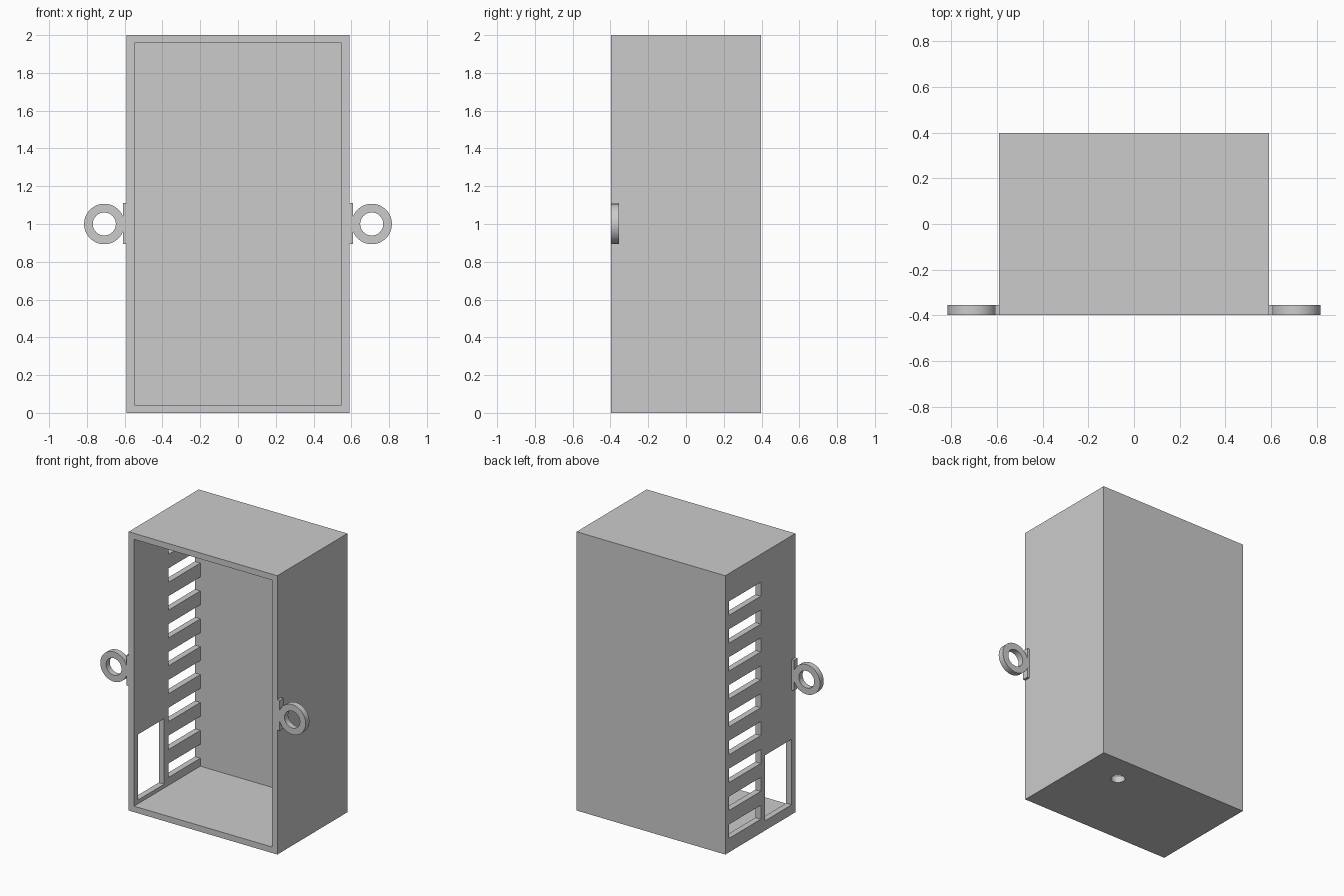
import bpy
import math
from mathutils import Vector

default = bpy.data.objects.get("Cube")
if default:
    bpy.data.objects.remove(default, do_unlink=True)

HX, HY, HEIGHT = 0.59, 0.397, 2.0
WALL = 0.043
LUG_DEPTH = 0.042
BACK_IN = HY - WALL


def box(name, low, high):
    """Box spanning two opposite corners."""
    low, high = Vector(low), Vector(high)
    bpy.ops.mesh.primitive_cube_add(size=1, location=(low + high) / 2)
    obj = bpy.context.object
    obj.name = name
    obj.scale = high - low
    bpy.ops.object.transform_apply(location=True, rotation=True, scale=True)
    return obj


def cylinder(name, centre, radius, depth, along_y=False):
    turn = (math.pi / 2, 0, 0) if along_y else (0, 0, 0)
    bpy.ops.mesh.primitive_cylinder_add(vertices=64, radius=radius, depth=depth,
                                        location=centre, rotation=turn)
    obj = bpy.context.object
    obj.name = name
    bpy.ops.object.transform_apply(location=True, rotation=True, scale=True)
    return obj


def combine(target, tool, operation):
    """Apply a boolean and discard the tool."""
    tool.hide_render = True
    mod = target.modifiers.new("boolean", "BOOLEAN")
    mod.operation, mod.solver, mod.object = operation, "EXACT", tool
    bpy.context.view_layer.objects.active = target
    bpy.ops.object.modifier_apply(modifier=mod.name)
    bpy.data.objects.remove(tool, do_unlink=True)


def smooth(obj):
    bpy.ops.object.select_all(action="DESELECT")
    obj.select_set(True)
    bpy.context.view_layer.objects.active = obj
    bpy.ops.object.shade_smooth_by_angle(angle=math.radians(30))


# Case: a tray open at the front
case = box("case", (-HX, -HY, 0), (HX, HY, HEIGHT))
combine(case, box("cavity_cutter", (WALL - HX, -HY - 0.1, WALL),
                  (HX - WALL, BACK_IN, HEIGHT - WALL)), "DIFFERENCE")

# Ventilation slots in the side wall, running to the inner back face
for i in range(9):
    z = 0.1 + 0.2 * i
    combine(case, box("slot_cutter", (-HX - 0.1, -0.005, z),
                      (-HX + 0.1, BACK_IN, z + 0.1)), "DIFFERENCE")

# Access window low on the same wall, near the front
combine(case, box("window_cutter", (-HX - 0.1, -0.355, 0.07),
                  (-HX + 0.1, -0.055, 0.54)), "DIFFERENCE")

# Cable hole through the floor
combine(case, cylinder("cable_hole_cutter", (0.3, 0.195, 0), 0.046, 0.3), "DIFFERENCE")
smooth(case)

# Mounting lugs: a ring on a narrow plate, one on each side
for side, name in ((1, "left_lug"), (-1, "right_lug")):
    centre = (side * 0.708, -HY + LUG_DEPTH / 2, 1.0)
    lug = cylinder(name, centre, 0.107, LUG_DEPTH, along_y=True)
    xs = sorted((side * HX, side * 0.608))
    combine(lug, box("plate", (xs[0], -HY, 0.893), (xs[1], -HY + LUG_DEPTH, 1.11)), "UNION")
    combine(lug, cylinder("ring_cutter", centre, 0.061, 0.2, along_y=True), "DIFFERENCE")
    smooth(lug)
